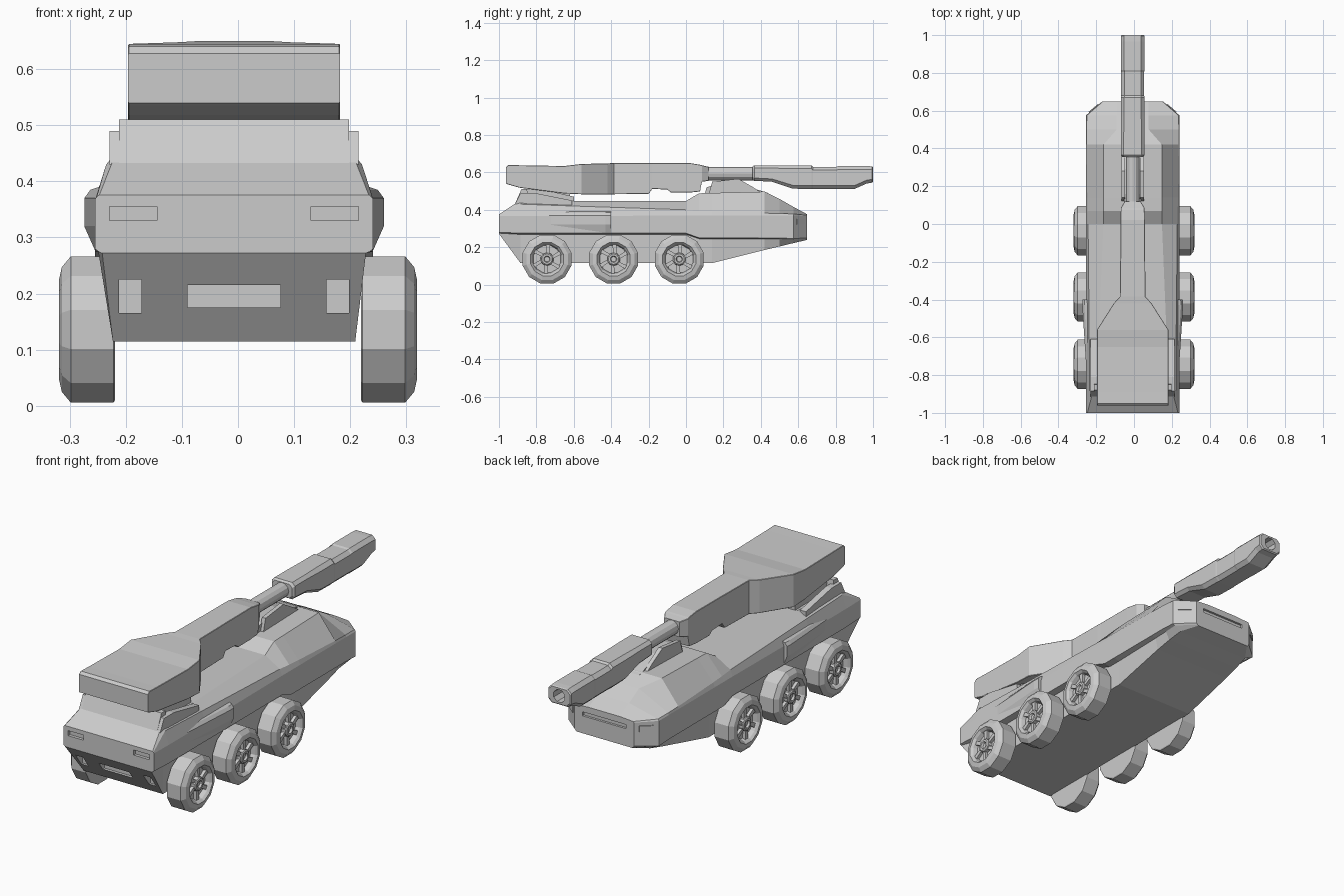
import bpy, bmesh, math

grey = bpy.data.materials.new("plain grey")
grey.diffuse_color = (0.6, 0.6, 0.6, 1)
CX = -0.007  # body centre line


def make(name, groups):
    """Each group is a list of equal rings, bridged in order and capped."""
    bm = bmesh.new()
    for rings in groups:
        vs = [[bm.verts.new(p) for p in r] for r in rings]
        n = len(vs[0])
        for a, b in zip(vs, vs[1:]):
            for i in range(n):
                j = (i + 1) % n
                bm.faces.new((a[i], a[j], b[j], b[i]))
        bm.faces.new(vs[0])
        bm.faces.new(vs[-1])
    bmesh.ops.recalc_face_normals(bm, faces=bm.faces)
    me = bpy.data.meshes.new(name)
    bm.to_mesh(me)
    bm.free()
    me.materials.append(grey)
    ob = bpy.data.objects.new(name, me)
    bpy.context.collection.objects.link(ob)
    return ob


def prism(profile, x0, x1):
    """Side profile of (y, z) extruded across x."""
    return [[(CX + x, y, z) for y, z in profile] for x in (x0, x1)]


def box(x0, x1, y0, y1, z0, z1):
    return prism([(y0, z0), (y1, z0), (y1, z1), (y0, z1)], x0, x1)


def section(y, w, z0, z1, c):
    """Chamfered rectangle across the gun at y."""
    pts = [(w, z0 + c), (w, z1 - c), (w - c, z1), (c - w, z1),
           (-w, z1 - c), (-w, z0 + c), (c - w, z0), (w - c, z0)]
    return [(CX + x, y, z) for x, z in pts]


def hull_ring(y, *half):
    pts = list(half) + [(-x, z) for x, z in reversed(half)]
    return [(CX + x, y, z) for x, z in pts]


# Hull: half sections from floor edge, ledge, skirt, belt, shoulder to deck edge
floor, ledge, skirt, belt = (.216, .115), (.216, .268), (.248, .275), (.248, .366)
skirt2 = (.248, .25)
hull = make("hull", [[
    hull_ring(-1.0, (.235, .272), (.242, .275), (.248, .28), (.248, .368), (.245, .372), (.24, .376)),
    hull_ring(-.885, floor, ledge, skirt, belt, (.228, .43), (.21, .452)),
    hull_ring(-.6, floor, ledge, skirt, belt, (.23, .42), (.18, .447)),
    hull_ring(0, floor, ledge, skirt, (.248, .37), (.236, .40), (.155, .447)),
    hull_ring(.07, floor, (.216, .245), skirt2, (.248, .37), (.238, .395), (.155, .488)),
    hull_ring(.14, floor, (.218, .243), skirt2, (.248, .37), (.24, .392), (.155, .49)),
    hull_ring(.42, (.212, .185), (.225, .243), skirt2, (.248, .37), (.245, .382), (.155, .497)),
    hull_ring(.5, (.208, .204), (.228, .243), skirt2, (.248, .37), (.245, .38), (.085, .458)),
    hull_ring(.575, (.2, .222), (.235, .24), (.248, .246), (.248, .37), (.242, .378), (.085, .415)),
    hull_ring(.648, (.15, .239), (.156, .242), (.162, .25), (.162, .366), (.158, .371), (.085, .376)),
]])

# Recesses: headlights, front grille, side notches, nose slit
cuts = [box(-.083, .083, -.99, -.915, .175, .215),
        box(-.12, .12, .637, .67, .325, .345)]
for s in (-1, 1):
    cuts.append(box(s * .137, s * .222, -1.02, -.985, .33, .355))
    cuts.append(box(s * .165, s * .205, -.99, -.91, .165, .225))
cutter = make("recess_cutter", cuts)
cutter.hide_render = True
cutter.hide_viewport = False
cutter.display_type = 'WIRE'
mod = hull.modifiers.new("recesses", 'BOOLEAN')
mod.operation = 'DIFFERENCE'
mod.object = cutter
mod.solver = 'EXACT'

# Side bulges that widen towards the rear and end bluntly
for s, side in ((-1, "left"), (1, "right")):
    def bulge(y, o):
        return [(CX + s * x, y, z) for x, z in
                ((.225, .395), (.232 + o, .385), (.243 + o, .37), (.243 + o, .32), (.235 + o / 2, .275))]
    make(side + "_side_bulge", [[bulge(-.8, 0), bulge(-.43, .024), bulge(-.4, .022)]])
    # Rails beside the turret box
    make(side + "_rail", [prism([(-.915, .43), (-.885, .49), (-.81, .49), (-.61, .45), (-.61, .42)],
                                s * .19, s * .222)])
    # Slit plates on the nose corners
    make(side + "_nose_lamp", [[[(CX + s * (.23 - .05 * t + d), .591 + .042 * t + d, z)
                                 for t, z in ((0, .32), (1, .32), (1, .35), (0, .35))]
                                for d in (-.004, .003)]])

# Front wall and turret mount
make("front_wall", [prism([(-.915, .43), (-.88, .51), (-.85, .51), (-.84, .43)], -.205, .205)])
make("turret_mount", [prism([(-.86, .43), (-.86, .51), (-.77, .51), (-.6, .47), (-.6, .43)], -.17, .17),
                      box(-.09, .09, -.74, -.62, .44, .5)])

# Turret: wide box, tapering neck and long gun housing
make("turret", [[section(y, w, a, b, .002) for y, w, a, b in (
    (-.962, .189, .54, .628), (-.95, .189, .535, .64), (-.89, .189, .518, .638),
    (-.65, .189, .487, .634), (-.56, .189, .483, .645), (-.42, .1, .483, .648), (-.385, .068, .483, .65),
    (-.2, .066, .485, .65), (-.18, .065, .512, .65), (-.1, .065, .508, .65), (-.08, .065, .492, .65),
    (.02, .064, .492, .65), (.075, .063, .498, .641), (.085, .063, .55, .638),
    (.12, .042, .555, .63))]])

# Barrel
def disc(y, r, n=12):
    return [(CX + r * math.cos(2 * math.pi * i / n), y, .593 + r * math.sin(2 * math.pi * i / n))
            for i in range(n)]
make("barrel", [[disc(.08, .036), disc(.4, .036)]])

# Muzzle sleeve with a bore
muzzle = [section(*a) for a in (
    (.355, .055, .562, .63, .015), (.365, .063, .555, .638, .015), (.46, .063, .55, .638, .015),
    (.57, .063, .513, .638, .018), (.67, .063, .511, .638, .018), (.68, .061, .511, .63, .018),
    (.805, .061, .511, .63, .018), (.815, .063, .511, .634, .018), (.9, .063, .511, .634, .018),
    (.965, .063, .54, .634, .018), (.995, .063, .545, .632, .018), (1.0, .058, .55, .628, .018),
    (1.0, .03, .559, .619, .0176), (.9, .03, .559, .619, .0176))]
make("muzzle", [muzzle])

# Travel cradle under the barrel
make("cradle", [
    prism([(.1, .48), (.11, .52), (.16, .535), (.29, .535), (.44, .49), (.3, .47)], -.045, .045),
    prism([(.12, .48), (.14, .55), (.28, .566), (.36, .52), (.42, .48)], .04, .06),
    prism([(.12, .48), (.14, .55), (.28, .566), (.36, .52), (.42, .48)], -.06, -.04)])

# Wheels: faceted tyre with dished face, hub and swept spokes
RIM = [(.219, .10), (.219, .13), (.222, .135), (.298, .135), (.314, .115), (.319, .092),
       (.308, .082), (.288, .075)]
HUB = [(.28, .036), (.308, .034), (.312, .028), (.312, .018), (.302, .014)]


def lathe(profile, s, y, n):
    return [[(s * x, y + r * math.cos(2 * math.pi * (i + .5) / n),
              .136 + r * math.sin(2 * math.pi * (i + .5) / n)) for i in range(n)]
            for x, r in profile]


for s, side in ((-1, "left"), (1, "right")):
    for k, y in enumerate((-.743, -.387, -.036)):
        parts = [lathe(RIM, s, y, 12), lathe(HUB, s, y, 10)]
        for i in range(6):
            a = i * math.pi / 3
            polar = ((.028, a), (.088, a + .35), (.088, a + .6), (.028, a + .6))
            parts.append([[(s * x, y + r * math.cos(t), .136 + r * math.sin(t)) for r, t in polar]
                          for x in (.28, .303)])
        make(f"{side}_wheel_{k + 1}", parts)
